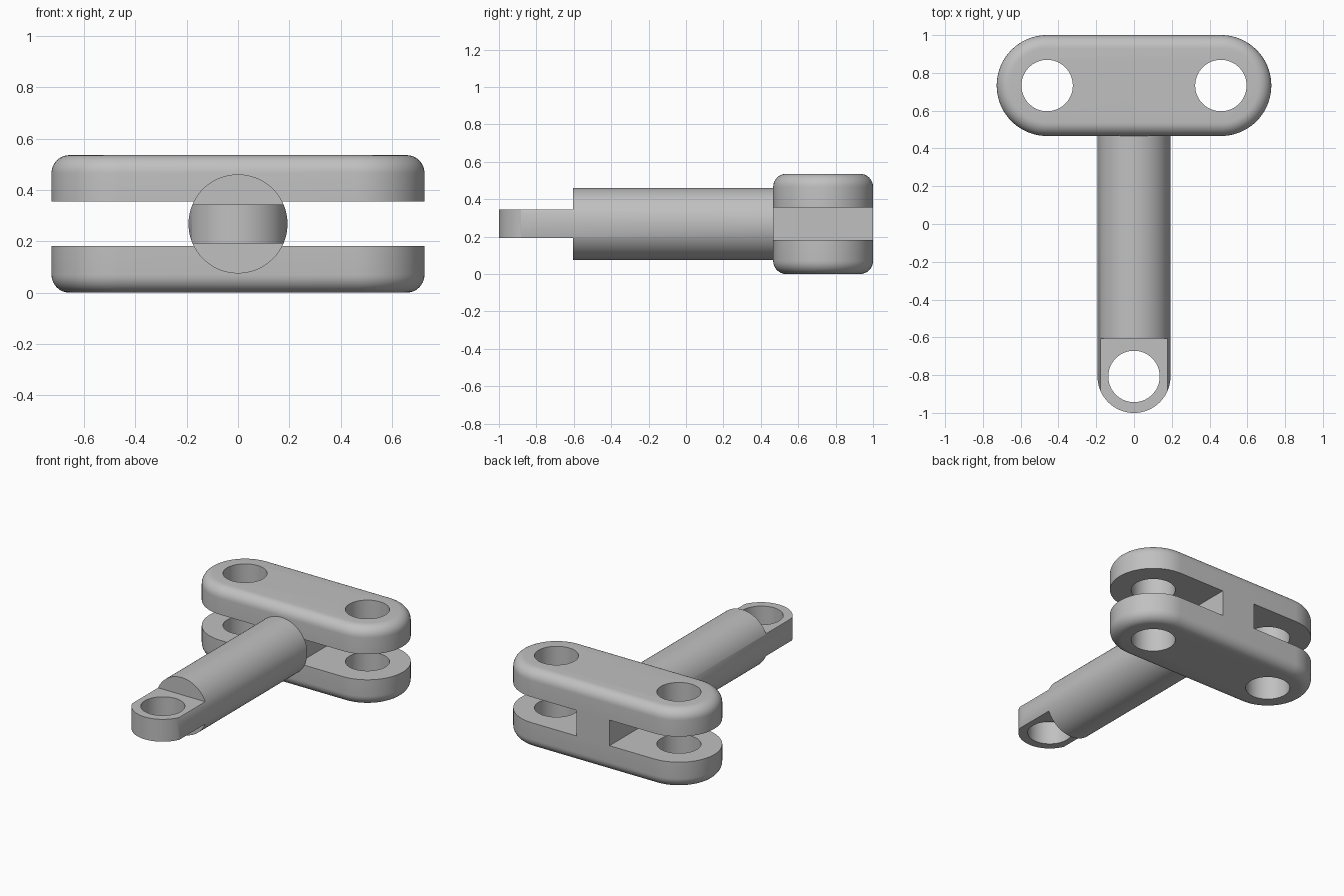
import bpy
import bmesh
import math
from mathutils import Matrix

cube = bpy.data.objects.get("Cube")
if cube:
    bpy.data.objects.remove(cube, do_unlink=True)

MID_Z = 0.268      # height of the shared centre plane
HEAD_Y = 0.733     # centre line of the forked head
HEAD_R = 0.267
EYE_X = 0.46       # pin holes in the head
ROD_R = 0.193
PIN_R = 0.136

grey = bpy.data.materials.new("light_grey")
grey.use_nodes = True
grey.diffuse_color = (0.53, 0.53, 0.53, 1)
grey.node_tree.nodes["Principled BSDF"].inputs["Base Color"].default_value = (0.53, 0.53, 0.53, 1)


def to_object(bm, name):
    bmesh.ops.recalc_face_normals(bm, faces=bm.faces)
    mesh = bpy.data.meshes.new(name)
    bm.to_mesh(mesh)
    bm.free()
    mesh.materials.append(grey)
    obj = bpy.data.objects.new(name, mesh)
    bpy.context.collection.objects.link(obj)
    return obj


def cylinder(name, radius, length, centre, axis="Z"):
    bm = bmesh.new()
    turn = Matrix.Rotation(math.pi / 2, 4, "X") if axis == "Y" else Matrix()
    bmesh.ops.create_cone(bm, cap_ends=True, segments=96, radius1=radius, radius2=radius,
                          depth=length, matrix=Matrix.Translation(centre) @ turn)
    return to_object(bm, name)


def box(name, low, high):
    bm = bmesh.new()
    size = [b - a for a, b in zip(low, high)]
    centre = [(a + b) / 2 for a, b in zip(low, high)]
    bmesh.ops.create_cube(bm, size=1, matrix=Matrix.Translation(centre) @ Matrix.Diagonal((*size, 1)))
    return to_object(bm, name)


def slot_prism(name, ends, radius, low, high, fillet=0):
    """Upright prism with a rounded-end outline; ends are the two arc centres."""
    (ax, ay), (bx, by) = ends
    heading = math.atan2(by - ay, bx - ax)
    steps = 40
    bm = bmesh.new()
    outline = []
    for cx, cy, start in ((bx, by, heading - math.pi / 2), (ax, ay, heading + math.pi / 2)):
        for i in range(steps + 1):
            a = start + math.pi * i / steps
            outline.append(bm.verts.new((cx + radius * math.cos(a), cy + radius * math.sin(a), low)))
    base = bm.faces.new(outline)
    top = bmesh.ops.extrude_face_region(bm, geom=[base], use_keep_orig=True)["geom"]
    bmesh.ops.translate(bm, vec=(0, 0, high - low),
                        verts=[g for g in top if isinstance(g, bmesh.types.BMVert)])
    bmesh.ops.recalc_face_normals(bm, faces=bm.faces)
    if fillet:
        rims = [e for e in bm.edges if abs(e.verts[0].co.z - e.verts[1].co.z) < 1e-5]
        bmesh.ops.bevel(bm, geom=rims, offset=fillet, segments=8, profile=0.5, affect="EDGES")
    return to_object(bm, name)


def combine(obj, tool, operation="DIFFERENCE"):
    """Apply a boolean and discard the tool."""
    tool.hide_render = True
    mod = obj.modifiers.new("cut", "BOOLEAN")
    mod.operation = operation
    mod.solver = "EXACT"
    mod.object = tool
    bpy.context.view_layer.objects.active = obj
    bpy.ops.object.modifier_apply(modifier=mod.name)
    bpy.data.objects.remove(tool, do_unlink=True)


# Forked head: filleted bar, slotted from both sides around a central web
head = slot_prism("fork_head", ((-EYE_X, HEAD_Y), (EYE_X, HEAD_Y)), HEAD_R, 0, 2 * MID_Z, 0.07)
for side in (-1, 1):
    xs = sorted((side * 0.125, side))
    combine(head, box("slot_cutter", (xs[0], 0.3, 0.182), (xs[1], 1.2, 0.356)))
    combine(head, cylinder("pin_cutter", PIN_R, 2, (side * EYE_X, HEAD_Y, MID_Z)))

# Rod: round bar with a rounded tip, flattened above and below into a drilled tab
rod = cylinder("rod", ROD_R, 1.568, (0, -0.316, MID_Z), "Y")
tip_y = -1 + ROD_R
combine(rod, slot_prism("tip_outline", ((0, tip_y), (0, 0.8)), ROD_R + 0.0002, -0.5, 1), "INTERSECT")
combine(rod, box("upper_flat_cutter", (-0.5, -1.5, MID_Z + 0.076), (0.5, -0.605, 1)))
combine(rod, box("lower_flat_cutter", (-0.5, -1.5, -0.5), (0.5, -0.605, MID_Z - 0.076)))
combine(rod, cylinder("tab_pin_cutter", PIN_R, 2, (0, tip_y, MID_Z)))

# Smooth curves, crisp machined edges
bpy.ops.object.select_all(action="DESELECT")
for obj in (head, rod):
    obj.select_set(True)
bpy.context.view_layer.objects.active = head
bpy.ops.object.shade_smooth_by_angle(angle=math.radians(30))
